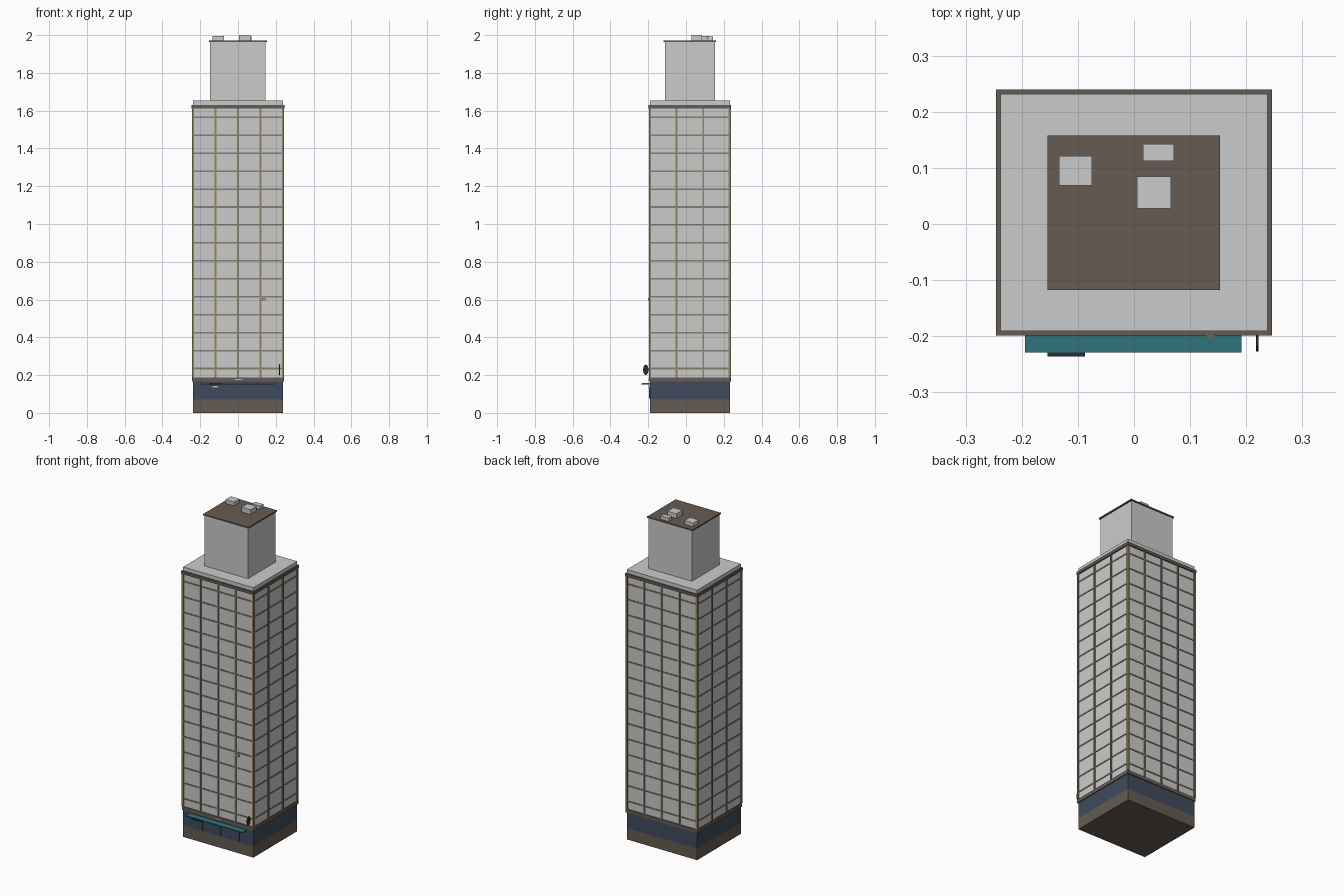
import bpy, math

if "Cube" in bpy.data.objects:
    bpy.data.objects.remove(bpy.data.objects["Cube"])

CY = 0.0205            # tower centre in y
HX, HY = 0.238, 0.2115 # half sizes of the main wall


def material(name, rgb):
    m = bpy.data.materials.new(name)
    m.diffuse_color = (*rgb, 1)
    m.use_nodes = True
    m.node_tree.nodes["Principled BSDF"].inputs["Base Color"].default_value = m.diffuse_color
    return m


STONE = material("brown_stone", (0.13, 0.105, 0.085))
NAVY = material("navy", (0.05, 0.07, 0.11))
TAN = material("tan_trim", (0.3, 0.23, 0.13))
SILL = material("sill_trim", (0.24, 0.21, 0.16))
TEAL = material("teal", (0.03, 0.17, 0.2))
DARK = material("dark", (0.015, 0.03, 0.035))
BEIGE = material("beige", (0.6, 0.48, 0.3))


def box(name, x0, x1, y0, y1, z0, z1, mat=None):
    bpy.ops.mesh.primitive_cube_add(size=1, location=((x0 + x1) / 2, (y0 + y1) / 2, (z0 + z1) / 2))
    o = bpy.context.object
    o.name = name
    o.scale = (x1 - x0, y1 - y0, z1 - z0)
    bpy.ops.object.transform_apply(location=False, rotation=False, scale=True)
    if mat:
        o.data.materials.append(mat)
    return o


def slab(name, grow, z0, z1, mat=None):
    return box(name, -HX - grow, HX + grow, CY - HY - grow, CY + HY + grow, z0, z1, mat)


# stacked body of the tower
slab("plinth", 0, 0, 0.07, STONE)
slab("shopfront", 0, 0.07, 0.166, NAVY)
slab("shop_cornice", 0.005, 0.166, 0.188, STONE)
slab("tower_wall", 0, 0.188, 1.612)
slab("roof_cornice", 0.0075, 1.612, 1.63, STONE)
slab("roof_slab", 0, 1.63, 1.653)

# vertical piers: four bays on front and back, three on the sides
Z0, Z1, W, P = 0.188, 1.612, 0.0045, 0.006
for i in range(1, 4):
    x = -HX + i * 2 * HX / 4
    for y in (CY - HY, CY + HY):
        box("pier_x", x - W, x + W, y - P, y + P, Z0, Z1, TAN)
for i in range(1, 3):
    y = CY - HY + i * 2 * HY / 3
    for x in (-HX, HX):
        box("pier_y", x - P, x + P, y - W, y + W, Z0, Z1, TAN)
for x in (-HX, HX):
    for y in (CY - HY, CY + HY):
        box("corner_pier", x - P, x + P, y - P, y + P, Z0, Z1, TAN)

# floor bands around the tower
for k in range(15):
    z = 0.235 + 0.095 * k
    slab("floor_band", 0.003, z - 0.004, z + 0.004, SILL)

# penthouse and rooftop units
box("penthouse", -0.147, 0.146, -0.112, 0.153, 1.65, 1.963)
box("penthouse_roof", -0.154, 0.153, -0.118, 0.158, 1.963, 1.971, STONE)
box("roof_unit_left", -0.134, -0.075, 0.069, 0.121, 1.971, 1.994)
box("roof_unit_back", 0.016, 0.071, 0.112, 0.143, 1.971, 1.992)
box("roof_unit_centre", 0.005, 0.066, 0.028, 0.085, 1.971, 2.0)

# shop details on the front
FY = CY - HY
box("awning", -0.194, 0.192, -0.229, FY, 0.151, 0.157, TEAL)
box("awning_plate", -0.154, -0.087, -0.236, -0.2, 0.149, 0.155, DARK)
box("entry_lamp", -0.137, -0.102, FY - 0.008, FY, 0.135, 0.144, BEIGE)
box("cornice_plate", -0.018, 0.02, FY - 0.008, FY, 0.174, 0.18, BEIGE)
for x in (-0.12, 0.0, 0.125):
    box("shop_door", x - 0.018, x + 0.018, FY - 0.005, FY, 0.075, 0.135, NAVY)
box("window_unit", 0.128, 0.145, FY - 0.01, FY, 0.594, 0.607, BEIGE)

# oval blade sign and its bracket
bpy.ops.mesh.primitive_cylinder_add(vertices=20, radius=1, depth=1, location=(0.2195, -0.213, 0.228),
                                    rotation=(0, math.pi / 2, 0))
sign = bpy.context.object
sign.name = "blade_sign"
sign.scale = (0.027, 0.014, 0.004)
sign.data.materials.append(DARK)
box("sign_bracket", 0.218, 0.221, -0.205, FY, 0.226, 0.23, DARK)
